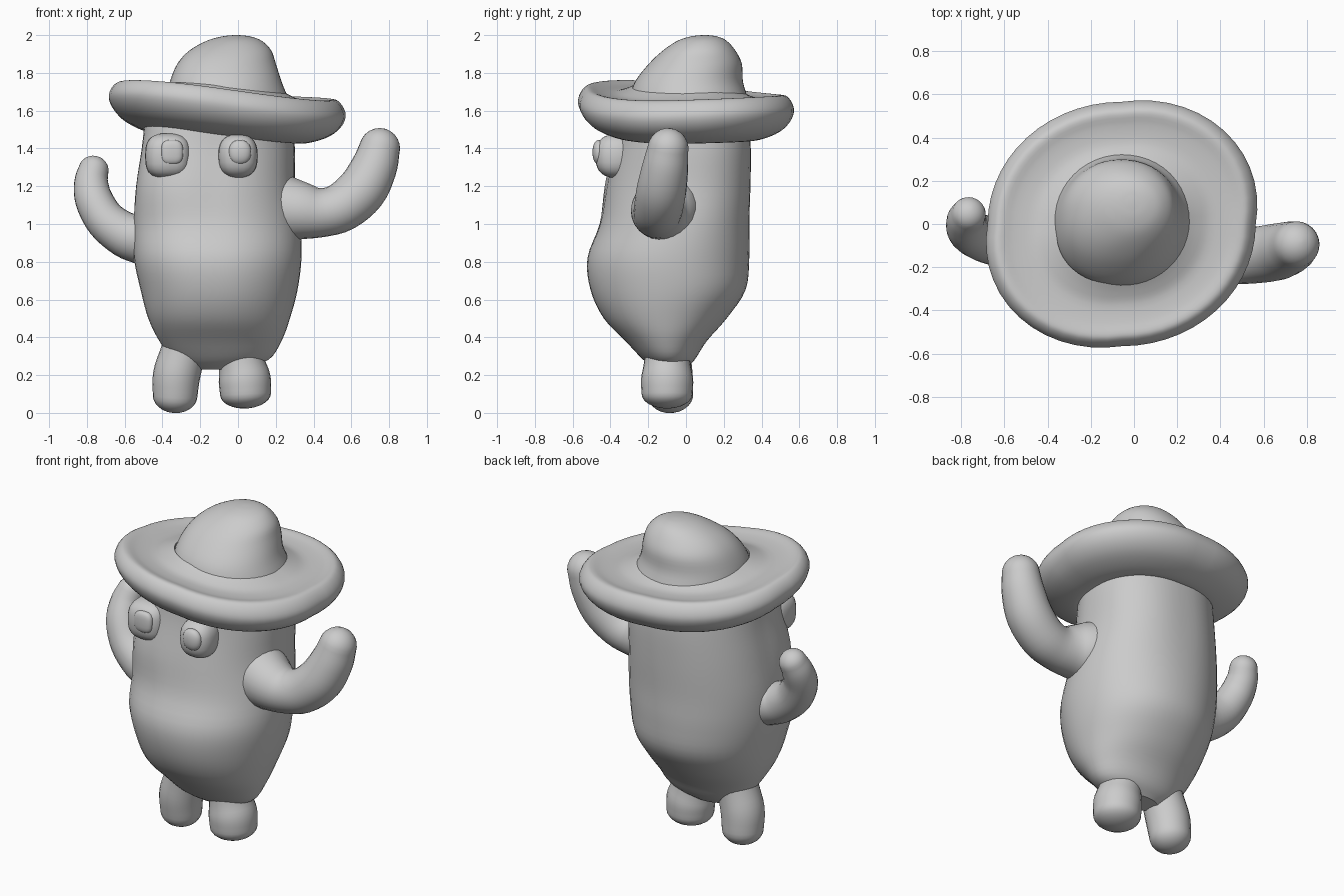
import bpy
import bmesh
from math import sin, cos, pi
from mathutils import Vector

SIDES = 48

default = bpy.data.objects.get("Cube")
if default:
    bpy.data.objects.remove(default, do_unlink=True)

grey = bpy.data.materials.new("clay grey")
grey.use_nodes = True
colour = (0.6, 0.6, 0.6, 1)
grey.diffuse_color = colour
shader = grey.node_tree.nodes["Principled BSDF"]
shader.inputs["Base Color"].default_value = colour
shader.inputs["Roughness"].default_value = 0.7

parts = []


def finish(name, bm):
    """Turn a bmesh into a named, coloured object."""
    bmesh.ops.recalc_face_normals(bm, faces=bm.faces[:])
    mesh = bpy.data.meshes.new(name)
    bm.to_mesh(mesh)
    bm.free()
    mesh.materials.append(grey)
    obj = bpy.data.objects.new(name, mesh)
    bpy.context.collection.objects.link(obj)
    parts.append(obj)


def refine(rows, steps=4):
    """Run a smooth spline through rows of numbers."""
    rows = [Vector(r) for r in rows]
    padded = [rows[0] * 2 - rows[1]] + rows + [rows[-1] * 2 - rows[-2]]
    result = []
    for a, b, c, d in zip(padded, padded[1:], padded[2:], padded[3:]):
        for i in range(steps):
            t = i / steps
            result.append(b + (c - a) * (t / 2)
                          + (a * 2 - b * 5 + c * 4 - d) * (t * t / 2)
                          + (b * 3 - a - c * 3 + d) * (t ** 3 / 2))
    return result + [rows[-1]]


def skin(name, rings, closed=False):
    """Bridge rings of points, capping the ends or closing the loop."""
    bm = bmesh.new()
    loops = [[bm.verts.new(p) for p in ring] for ring in rings]
    pairs = list(zip(loops, loops[1:]))
    if closed:
        pairs.append((loops[-1], loops[0]))
    for low, high in pairs:
        for i in range(len(low)):
            j = (i + 1) % len(low)
            bm.faces.new((low[i], low[j], high[j], high[i]))
    if not closed:
        bm.faces.new(loops[0])
        bm.faces.new(loops[-1])
    finish(name, bm)


def turn(count=SIDES):
    return [2 * pi * i / count for i in range(count)]


def swell(a, amount):
    """Fuller outline at the front right corner, and half that opposite."""
    return 1 + amount * max(sin(2 * a), 0) ** 1.5 * (1 if a > pi else 0.5)


def stack(name, rows):
    """Level ovals: centre x, centre y, height, half width, half depth, swell."""
    skin(name, [[(x + rx * cos(a) * swell(a, s), y + ry * sin(a) * swell(a, s), z)
                 for a in turn()] for x, y, z, rx, ry, s in refine(rows)])


def limb(name, rows, roundness):
    """Tube along x, y, z with a radius, ending in a rounded tip."""
    path = refine(rows)
    spots = [(p.xyz, p.w) for p in path]
    ways = [(path[min(i + 1, len(path) - 1)].xyz - path[max(i - 1, 0)].xyz).normalized()
            for i in range(len(path))]
    tip, radius = spots[-1]
    for i in range(1, 7):
        a = pi / 2 * i / 6.3
        spots.append((tip + ways[-1] * radius * roundness * sin(a), radius * cos(a)))
        ways.append(ways[-1])
    rings = []
    side = Vector((0, 1, 0))
    for (centre, r), way in zip(spots, ways):
        u = (side - way * side.dot(way)).normalized()
        v = way.cross(u)
        rings.append([centre + (u * cos(a) + v * sin(a)) * r for a in turn(24)])
    skin(name, rings)


# Pear-shaped body
stack("body", [
    (-.11, -.08, .23, .12, .07, 0),
    (-.09, -.09, .28, .25, .135, 0),
    (-.093, -.105, .38, .323, .215, .04),
    (-.1, -.11, .5, .375, .325, .06),
    (-.1, -.095, .65, .415, .41, .07),
    (-.107, -.093, .82, .443, .428, .08),
    (-.11, -.06, 1.0, .44, .395, .11),
    (-.113, -.04, 1.2, .415, .38, .18),
    (-.1, -.02, 1.4, .4, .362, .17),
    (-.1, -.02, 1.55, .39, .35, .13),
])

# Waving arms, flared where they leave the body
limb("left_arm", [
    (.08, -.06, 1.09, .17),
    (.22, -.1, 1.085, .178),
    (.33, -.14, 1.07, .155),
    (.44, -.15, 1.06, .13),
    (.55, -.145, 1.09, .13),
    (.655, -.13, 1.18, .132),
    (.72, -.11, 1.3, .122),
    (.75, -.095, 1.4, .108),
], 1)
limb("right_arm", [
    (-.43, -.09, .91, .15),
    (-.52, -.09, .925, .137),
    (-.6, -.085, .945, .12),
    (-.7, -.065, 1.02, .108),
    (-.763, -.03, 1.13, .1),
    (-.777, .015, 1.22, .09),
    (-.765, .045, 1.285, .08),
], .95)

# Stubby legs
limb("right_leg", [
    (-.24, -.1, .48, .12),
    (-.29, -.095, .32, .12),
    (-.325, -.09, .2, .125),
    (-.333, -.08, .09, .118),
], .77)
limb("left_leg", [
    (.0, -.1, .42, .11),
    (.02, -.1, .27, .122),
    (.035, -.1, .18, .138),
    (.04, -.1, .1, .135),
], .57)

# Upturned brim: share of the radius and height, tilted and gently saddled
brim = refine([
    (.5, 1.48), (.6, 1.455), (.73, 1.468), (.87, 1.505), (.96, 1.555),
    (1.0, 1.61), (.985, 1.655), (.94, 1.69), (.89, 1.698), (.8, 1.685),
    (.66, 1.68), (.56, 1.698), (.48, 1.72),
], 3)
rings = []
for share, height in brim:
    ring = []
    for a in turn(56):
        spread = share * (1 + .08 * max(sin(2 * a), 0))
        x = .62 * spread * cos(a)
        y = .565 * spread * sin(a)
        saddle = .022 * share ** 2 * sin(2 * a)
        ring.append((x - .057, y, height - .075 * x - .03 * y + saddle))
    rings.append(ring)
skin("hat_brim", rings, closed=True)

# Lopsided domed crown
stack("hat_crown", [
    (-.05, .01, 1.55, .33, .32, .04),
    (-.055, .015, 1.65, .325, .315, .04),
    (-.065, .015, 1.75, .297, .287, .04),
    (-.06, .05, 1.85, .26, .245, .06),
    (-.04, .07, 1.92, .215, .19, .05),
    (-.02, .085, 1.97, .145, .13, 0),
    (-.01, .095, 1.993, .075, .07, 0),
    (-.01, .1, 2.0, .015, .015, 0),
])


# Bulging eyes: a rounded block and a ball, each with a raised pupil
def ball(name, centre, size, power):
    bm = bmesh.new()
    bmesh.ops.create_uvsphere(bm, u_segments=24, v_segments=14, radius=1)
    for v in bm.verts:
        v.co = Vector([c + s * (abs(k) ** power) * (1 if k > 0 else -1)
                       for c, s, k in zip(centre, size, v.co)])
    finish(name, bm)


ball("right_eye", (-.37, -.315, 1.36), (.122, .125, .12), .7)
ball("right_pupil", (-.35, -.42, 1.38), (.06, .03, .065), .7)
ball("left_eye", (.0, -.37, 1.36), (.105, .11, .115), .8)
ball("left_pupil", (.01, -.46, 1.38), (.06, .035, .065), .9)

bpy.ops.object.select_all(action="DESELECT")
for part in parts:
    part.select_set(True)
bpy.context.view_layer.objects.active = parts[0]
bpy.ops.object.shade_smooth_by_angle()
